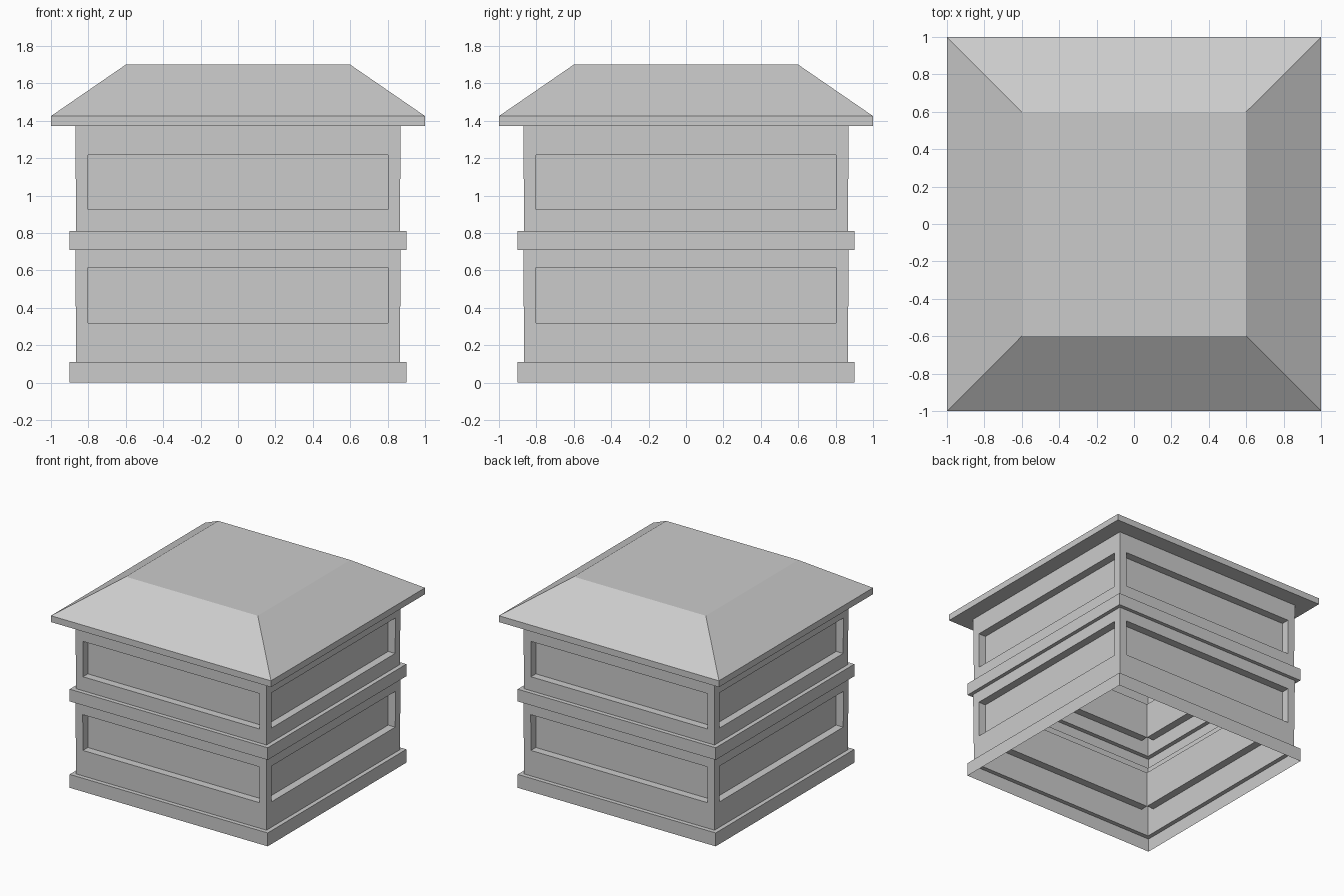
import bpy, bmesh
from mathutils import Matrix
from math import radians

if "Cube" in bpy.data.objects:
    bpy.data.objects.remove(bpy.data.objects["Cube"])


def loft(bm, loops, cap=False):
    """Bridge successive four-point loops with quads, optionally cap the last."""
    rings = [[bm.verts.new(p) for p in loop] for loop in loops]
    for a, b in zip(rings, rings[1:]):
        for i in range(4):
            j = (i + 1) % 4
            bm.faces.new((a[i], a[j], b[j], b[i]))
    if cap:
        bm.faces.new(rings[-1])


def finish(bm, name):
    mesh = bpy.data.meshes.new(name)
    bm.to_mesh(mesh)
    bm.free()
    ob = bpy.data.objects.new(name, mesh)
    bpy.context.collection.objects.link(ob)
    return ob


def square_shell(name, profile, cap=False):
    """Square rings from (half width, height) pairs."""
    bm = bmesh.new()
    loft(bm, [[(-r, -r, z), (r, -r, z), (r, r, z), (-r, r, z)]
              for r, z in profile], cap)
    return finish(bm, name)


def panelled_walls(name, z0, z1, p0, p1):
    """Four thin walls, each with one wide recessed panel."""
    def rect(w0, w1, y0, y1, a, b):
        return [(-w0, -y0, a), (w0, -y0, a), (w1, -y1, b), (-w1, -y1, b)]

    low, high, half, deep = 0.865, 0.87, 0.803, 0.803

    def plane(z):
        return low + (high - low) * (z - z0) / (z1 - z0)

    bm = bmesh.new()
    for k in range(4):
        old = set(bm.verts)
        loft(bm, [rect(low, high, low, high, z0, z1),
                  rect(half, half, plane(p0), plane(p1), p0, p1),
                  rect(half, half, deep, deep, p0, p1)], cap=True)
        bmesh.ops.rotate(bm, verts=[v for v in bm.verts if v not in old],
                         matrix=Matrix.Rotation(radians(90 * k), 3, 'Z'))
    bmesh.ops.remove_doubles(bm, verts=bm.verts, dist=0.0005)
    return finish(bm, name)


# Base and middle bands, open inside
square_shell("base_band", [(0.9, 0), (0.9, 0.11), (0.865, 0.11)])
square_shell("middle_band", [(0.87, 0.71), (0.9, 0.71), (0.9, 0.81), (0.865, 0.81)])

# Two storeys of recessed panels
panelled_walls("lower_walls", 0.11, 0.71, 0.32, 0.615)
panelled_walls("upper_walls", 0.81, 1.373, 0.925, 1.217)

# Overhanging roof with flat top
square_shell("roof", [(0.87, 1.373), (1.0, 1.373), (1.0, 1.425), (0.6, 1.70)], cap=True)
